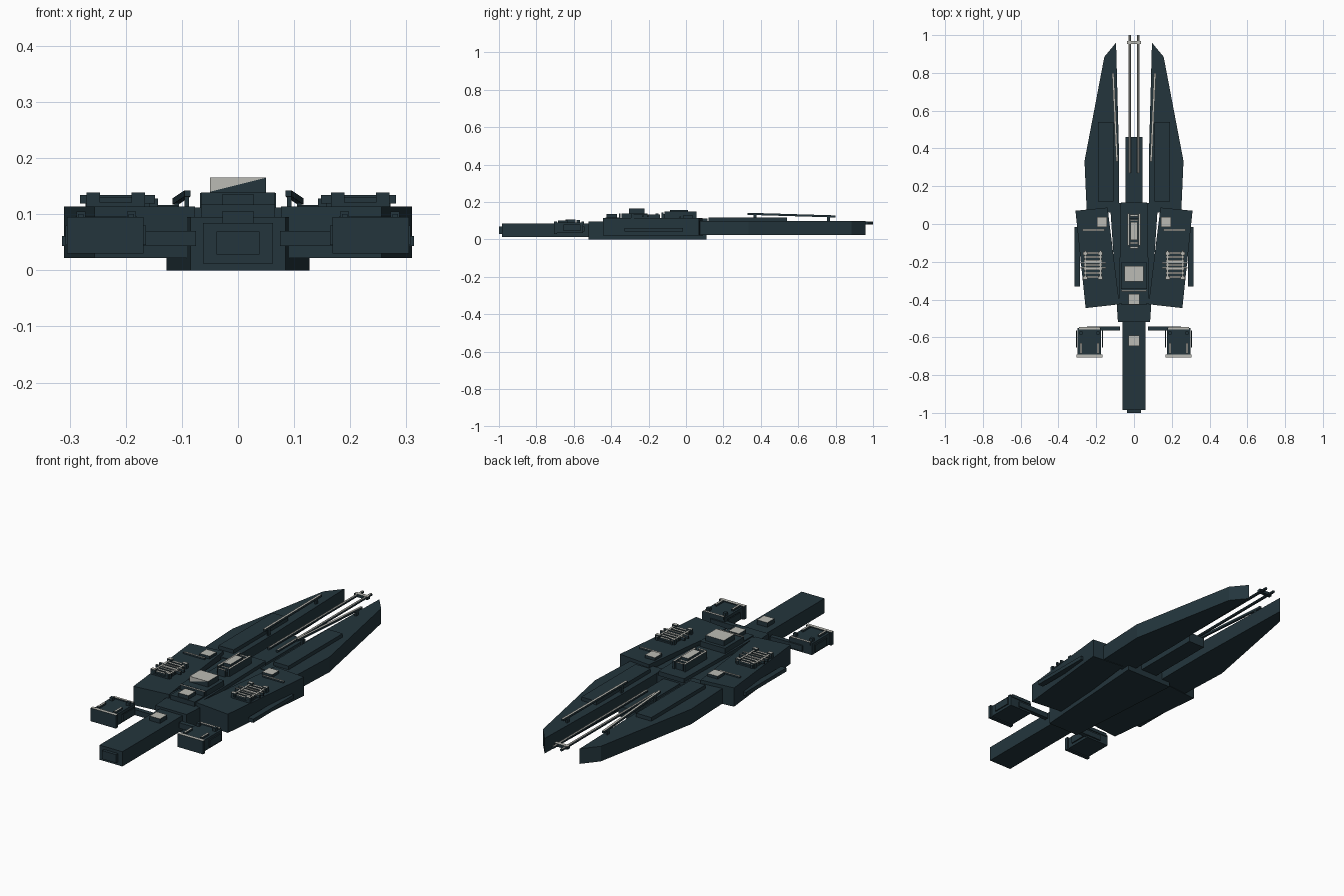
import bpy, bmesh, math
from mathutils import Vector


def material(name, rgb):
    m = bpy.data.materials.new(name)
    m.diffuse_color = (*rgb, 1)
    return m


DARK = material("dark teal", (0.017, 0.036, 0.046))
LIGHT = material("pale grey", (0.50, 0.50, 0.46))


def finish(name, bm, light_top=False):
    bmesh.ops.recalc_face_normals(bm, faces=bm.faces)
    for f in bm.faces:
        f.material_index = 1 if light_top and f.normal.z > 0.7 else 0
    me = bpy.data.meshes.new(name)
    bm.to_mesh(me)
    bm.free()
    me.materials.append(DARK)
    me.materials.append(LIGHT)
    ob = bpy.data.objects.new(name, me)
    bpy.context.collection.objects.link(ob)
    return ob


def prism(name, pts, z0, z1, light_top=False):
    """Extrude a plan outline from z0 to z1."""
    bm = bmesh.new()
    base = bm.faces.new([bm.verts.new((x, y, z0)) for x, y in pts])
    ext = bmesh.ops.extrude_face_region(bm, geom=[base])
    for v in ext["geom"]:
        if isinstance(v, bmesh.types.BMVert):
            v.co.z = z1
    return finish(name, bm, light_top)


def box(name, x0, x1, y0, y1, z0, z1, light_top=False):
    return prism(name, [(x0, y0), (x1, y0), (x1, y1), (x0, y1)], z0, z1, light_top)


def rod(name, a, b, w, h, light_top=False):
    """Square beam between two points."""
    a, b = Vector(a), Vector(b)
    side = (b - a).cross(Vector((0, 0, 1))).normalized() * w / 2
    up = Vector((0, 0, h / 2))
    bm = bmesh.new()
    rings = [[bm.verts.new(p + side * s + up * u) for s, u in
              ((-1, -1), (1, -1), (1, 1), (-1, 1))] for p in (a, b)]
    for r in rings:
        bm.faces.new(r)
    for i in range(4):
        j = (i + 1) % 4
        bm.faces.new((rings[0][i], rings[0][j], rings[1][j], rings[1][i]))
    return finish(name, bm, light_top)


def sbox(s, name, x0, x1, *rest):
    """Box placed on side s (-1 left, 1 right)."""
    return box(name, min(s * x0, s * x1), max(s * x0, s * x1), *rest)


# Central hull, deck and tail boom
prism("central_hull", [(-0.085, -0.52), (0.085, -0.52), (0.127, 0.11), (-0.127, 0.11)], 0, 0.095)
prism("upper_deck", [(-0.08, -0.42), (0.08, -0.42), (0.07, 0.115), (-0.07, 0.115)], 0.09, 0.112)
box("tail_boom", -0.062, 0.062, -0.985, -0.5, 0.012, 0.084)
box("tail_end_plate", -0.038, 0.038, -1.0, -0.98, 0.028, 0.069)
box("tail_hatch", -0.028, 0.028, -0.645, -0.59, 0.08, 0.106, True)

# Bridge with a wedge-patterned cabin
box("bridge_platform", -0.068, 0.068, -0.345, -0.205, 0.10, 0.138)
box("rear_platform", -0.066, 0.066, -0.43, -0.352, 0.09, 0.117)
box("platform_rim", -0.066, 0.066, -0.357, -0.349, 0.11, 0.139, True)
box("rear_hatch", -0.028, 0.028, -0.425, -0.37, 0.11, 0.136, True)
box("cabin", -0.05, 0.05, -0.305, -0.222, 0.135, 0.165, True)
bm = bmesh.new()
bm.faces.new([bm.verts.new(p) for p in
              ((-0.05, -0.306, 0.14), (0.05, -0.306, 0.165), (-0.05, -0.306, 0.165))])
panel = finish("cabin_front_panel", bm)
panel.data.polygons[0].material_index = 1

# Deck gun assembly
box("gun_base", -0.024, 0.024, -0.12, 0.03, 0.105, 0.135)
for s in (-1, 1):
    sbox(s, "gun_rail", 0.024, 0.034, -0.115, 0.055, 0.11, 0.15, True)
box("gun_cover", -0.019, 0.019, -0.085, 0.01, 0.13, 0.157, True)
for y in (-0.125, -0.1, 0.02, 0.045):
    box("gun_crossbar", -0.02, 0.02, y - 0.005, y + 0.005, 0.11, 0.145, True)

# Centre spine and twin barrels
box("centre_spine", -0.045, 0.045, 0.1, 0.46, 0.03, 0.08)
for s in (-1, 1):
    bm = bmesh.new()
    bmesh.ops.create_cone(bm, cap_ends=True, segments=8, radius1=0.007, radius2=0.007, depth=0.73)
    for v in bm.verts:
        v.co = (v.co.x + s * 0.023, v.co.z + 0.635, v.co.y + 0.088)
    finish("barrel", bm, True)
box("barrel_brace", -0.036, 0.036, 0.952, 0.97, 0.081, 0.096, True)

for s in (-1, 1):
    # Forward prong with raised panel and sloping rail
    outline = [(0.095, 0.96), (0.157, 0.885), (0.262, 0.333), (0.25, 0.06), (0.08, 0.06), (0.08, 0.4)]
    prism("forward_prong", [(s * x, y) for x, y in outline], 0.024, 0.098)
    sbox(s, "prong_panel", 0.108, 0.19, 0.12, 0.54, 0.09, 0.116)
    rod("sloping_rail", (s * 0.09, 0.33, 0.137), (s * 0.111, 0.8, 0.123), 0.011, 0.011, True)
    for t in (0.08, 0.92):
        x, y, z = 0.09 + 0.021 * t, 0.33 + 0.47 * t, 0.137 - 0.014 * t
        sbox(s, "rail_post", x - 0.004, x + 0.004, y - 0.008, y + 0.008, 0.09, z)

    # Angled side block
    outline = [(0.31, 0.07), (0.256, -0.445), (0.077, -0.425), (0.14, 0.087)]
    prism("side_block", [(s * x, y) for x, y in outline], 0.022, 0.114)
    sbox(s, "side_hatch", 0.143, 0.197, -0.017, 0.037, 0.11, 0.128, True)
    sbox(s, "side_bar", 0.157, 0.272, -0.036, -0.027, 0.11, 0.122, True)

    # Outer rail pod
    sbox(s, "outer_pod", 0.285, 0.314, -0.33, -0.015, 0.043, 0.061)

    # Vent grille: bed, long rails, rungs and corner feet
    sbox(s, "grille_bed", 0.175, 0.265, -0.295, -0.145, 0.11, 0.121)
    for x in (0.178, 0.258):
        sbox(s, "grille_rail", x - 0.005, x + 0.005, -0.295, -0.14, 0.115, 0.133, True)
        for y in (-0.285, -0.155):
            sbox(s, "grille_foot", x - 0.012, x + 0.012, y - 0.008, y + 0.008, 0.11, 0.139, True)
    for i in range(7):
        y = -0.28 + i * 0.021
        sbox(s, "grille_rung", 0.17, 0.266, y - 0.006, y + 0.006, 0.117, 0.13, True)
    for y in (-0.205, -0.232):
        sbox(s, "grille_spar", 0.148, 0.282, y - 0.004, y + 0.004, 0.119, 0.134, True)

    # Rear pod on an arm, with frame details
    sbox(s, "pod_arm", 0.075, 0.25, -0.565, -0.543, 0.043, 0.07)
    sbox(s, "rear_pod", 0.175, 0.298, -0.695, -0.55, 0.035, 0.09)
    sbox(s, "pod_rear_lip", 0.168, 0.305, -0.707, -0.69, 0.03, 0.095, True)
    sbox(s, "pod_front_strip", 0.18, 0.29, -0.558, -0.546, 0.08, 0.096, True)
    for x in (0.167, 0.304):
        sbox(s, "pod_side_rail", x - 0.003, x + 0.003, -0.655, -0.565, 0.045, 0.08)
    for x in (0.19, 0.28):
        sbox(s, "pod_top_rail", x - 0.005, x + 0.005, -0.685, -0.63, 0.085, 0.1, True)
        sbox(s, "pod_knob", x - 0.008, x + 0.008, -0.585, -0.568, 0.085, 0.105)
